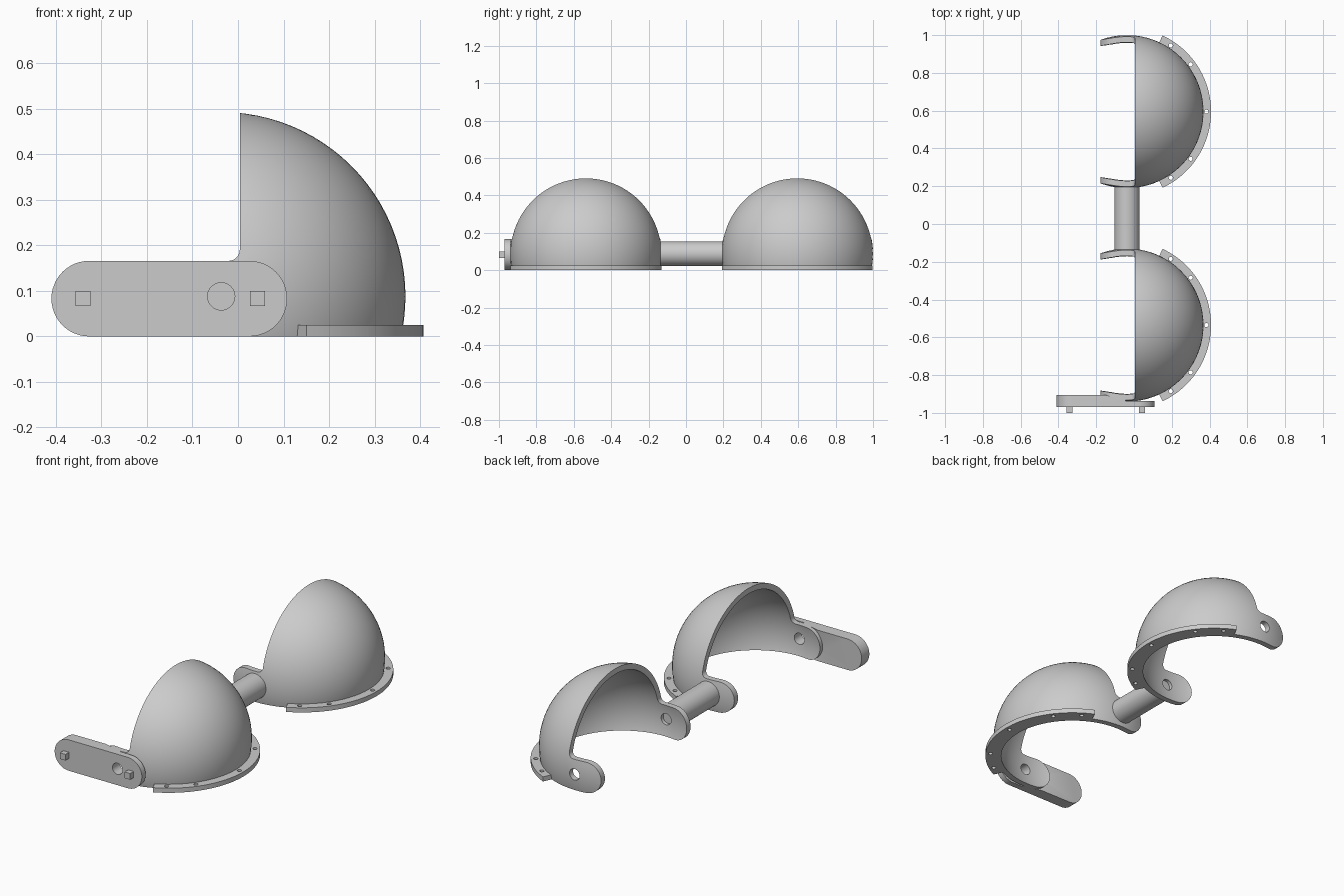
import bpy, bmesh
from math import cos, sin, radians, pi
from mathutils import Matrix, Vector

if "Cube" in bpy.data.objects:
    bpy.data.objects.remove(bpy.data.objects["Cube"])

grey = bpy.data.materials.new("light grey")
grey.use_nodes = True
grey.diffuse_color = (0.6, 0.6, 0.6, 1)
grey.node_tree.nodes["Principled BSDF"].inputs["Base Color"].default_value = (0.6, 0.6, 0.6, 1)

PX, PZ = -0.037, 0.088      # pivot axis through all ears
R_OUT, R_IN = 0.405, 0.375  # dome shell radii
EAR = 0.083                 # half height of ears and arm


def make(name, bm):
    bmesh.ops.recalc_face_normals(bm, faces=bm.faces)
    me = bpy.data.meshes.new(name)
    bm.to_mesh(me)
    bm.free()
    me.materials.append(grey)
    ob = bpy.data.objects.new(name, me)
    bpy.context.collection.objects.link(ob)
    return ob


def prism(name, pts, a, b, axis="y"):
    """Extrude a flat outline from a to b along y or z."""
    bm = bmesh.new()
    place = (lambda u, v: (u, a, v)) if axis == "y" else (lambda u, v: (u, v, a))
    face = bm.faces.new([bm.verts.new(place(u, v)) for u, v in pts])
    ext = bmesh.ops.extrude_face_region(bm, geom=[face])["geom"]
    step = Vector((0, b - a, 0)) if axis == "y" else Vector((0, 0, b - a))
    bmesh.ops.translate(bm, verts=[g for g in ext if isinstance(g, bmesh.types.BMVert)], vec=step)
    return make(name, bm)


def ball(name, r, y):
    bm = bmesh.new()
    bmesh.ops.create_uvsphere(bm, u_segments=72, v_segments=48, radius=r,
                              matrix=Matrix.Translation((PX, y, PZ)))
    return make(name, bm)


def arc(cx, cy, r, a0, a1, n=16):
    steps = [radians(a0 + (a1 - a0) * i / n) for i in range(n + 1)]
    return [(cx + r * cos(t), cy + r * sin(t)) for t in steps]


def circle(cx, cy, r, n=32):
    return arc(cx, cy, r, 0, 360, n)[:-1]


def cut(ob, tool, op="DIFFERENCE"):
    tool.hide_render = True
    mod = ob.modifiers.new("cut", "BOOLEAN")
    mod.operation, mod.solver, mod.object = op, "EXACT", tool
    dg = bpy.context.evaluated_depsgraph_get()
    me = bpy.data.meshes.new_from_object(ob.evaluated_get(dg))
    ob.modifiers.clear()
    ob.data = me
    bpy.data.objects.remove(tool)


def smooth(ob):
    bpy.ops.object.select_all(action="DESELECT")
    ob.select_set(True)
    bpy.context.view_layer.objects.active = ob
    bpy.ops.object.shade_smooth_by_angle(angle=radians(30))


def pivot_hole():
    return prism("hole_cutter", circle(PX, PZ, 0.03), -2, 2)


# Side outline of a dome: quarter shell with a filleted, round-ended ear
outline = [(0.6, 0), (0.6, 0.6), (0.004, 0.6)]
outline += arc(-0.021, 2 * EAR + 0.025, 0.025, 0, -90, 8)
outline += arc(-0.095, EAR, EAR, 90, 270, 24)

for side, yc in (("front", -0.535), ("rear", 0.595)):
    # Dome shell
    dome = ball(side + "_dome", R_OUT, yc)
    cut(dome, prism("outline_cutter", outline, yc - 0.6, yc + 0.6), "INTERSECT")
    cut(dome, ball("inside_cutter", R_IN, yc))
    cut(dome, pivot_hole())
    smooth(dome)

    # Bolt flange around the foot
    ring = arc(PX, yc, 0.445, -65, 65, 40) + arc(PX, yc, 0.387, 65, -65, 40)
    flange = prism(side + "_flange", ring, 0, 0.025, "z")
    for deg in (-56.5, -36.6, 0, 36.6, 56.5):
        t = radians(deg)
        cut(flange, prism("bolt_cutter", circle(PX + 0.42 * cos(t), yc + 0.42 * sin(t), 0.011, 16),
                          -0.1, 0.1, "z"))
    smooth(flange)

# Axle joining the domes, ending inside the shell walls
axle = prism("axle", circle(PX, PZ, 0.066, 48), -0.143, 0.203)
smooth(axle)

# Arm: thin round-ended plate with a thicker free end fitted around the ear
left_end = arc(-0.327, EAR, EAR, 90, 270, 24)
plate = prism("arm_plate", left_end + arc(0.025, EAR, EAR, -90, 90, 24), -0.97, -0.938)
cut(plate, pivot_hole())
smooth(plate)
backing = prism("arm_backing", left_end + [(-0.045, 0), (-0.045, 2 * EAR)], -0.94, -0.905)
cut(backing, ball("ear_cutter", 0.395, -0.535))
cut(backing, pivot_hole())
smooth(backing)

# Square pegs on the arm
for name, x in (("outer_peg", -0.341), ("inner_peg", 0.043)):
    h = 0.0165
    prism(name, [(x - h, EAR - h), (x + h, EAR - h), (x + h, EAR + h), (x - h, EAR + h)], -1.0, -0.965)
